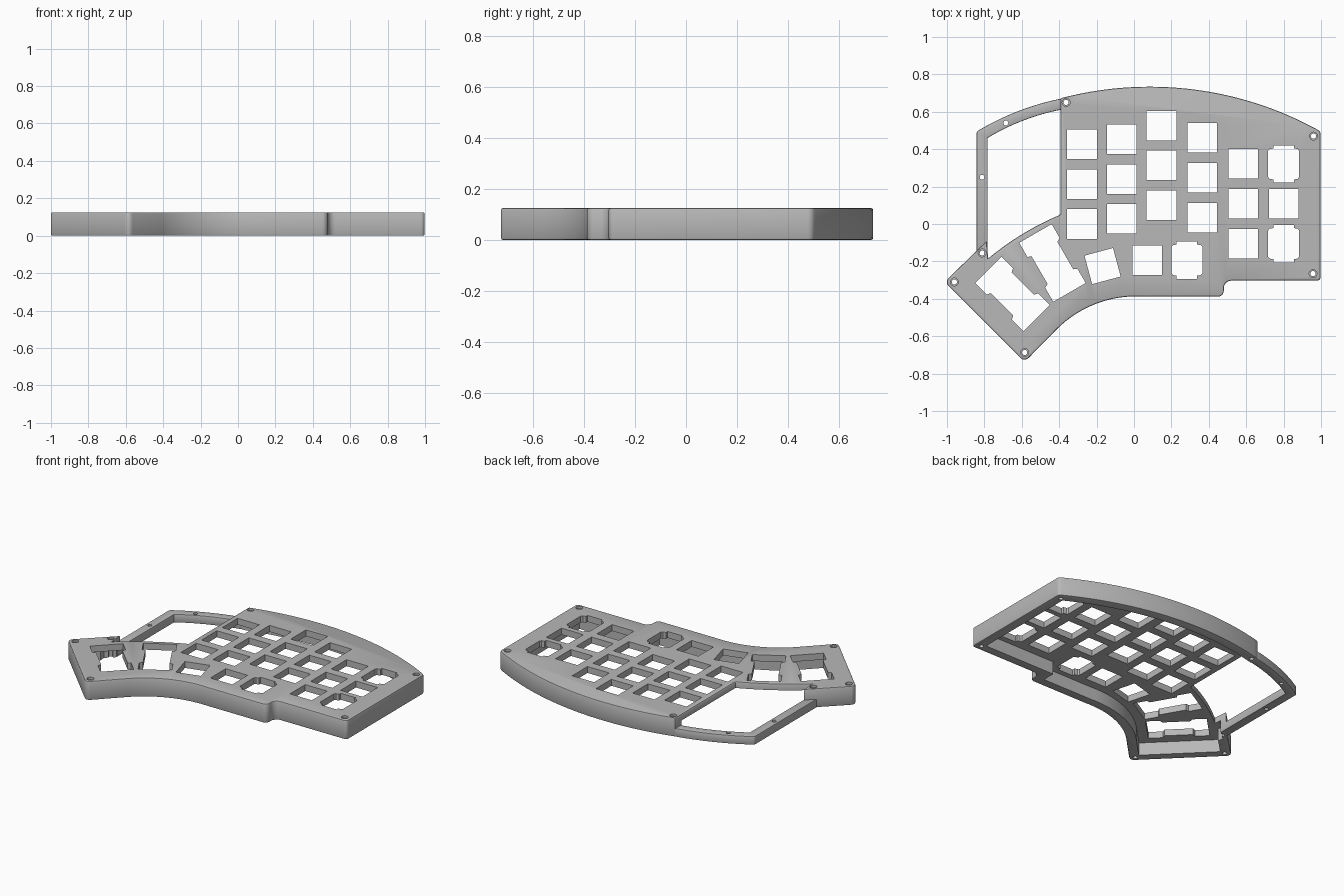
import bpy, bmesh, math
from mathutils import Vector, Matrix
from mathutils.geometry import intersect_line_line

if "Cube" in bpy.data.objects:
    bpy.data.objects.remove(bpy.data.objects["Cube"])

grey = bpy.data.materials.new("case grey")
grey.use_nodes = True
COLOUR = (0.48, 0.48, 0.48, 1)
grey.diffuse_color = COLOUR
grey.node_tree.nodes["Principled BSDF"].inputs["Base Color"].default_value = COLOUR

HEIGHT, PLATE, WALL, FRAME_TOP = 0.125, 0.042, 0.06, 0.055


def arc(a, b, c, n=20):
    """Points on the circle from a through b to c."""
    a, b, c = Vector(a), Vector(b), Vector(c)
    u, v = b - a, c - a
    d = 2 * (u.x * v.y - u.y * v.x)
    o = a + Vector((v.y * u.dot(u) - u.y * v.dot(v), u.x * v.dot(v) - v.x * u.dot(u))) / d
    r = (a - o).length
    t0 = math.atan2(a.y - o.y, a.x - o.x)
    t1 = math.atan2(c.y - o.y, c.x - o.x)
    sweep = (t1 - t0 + math.pi) % (2 * math.pi) - math.pi
    return [o + r * Vector((math.cos(t0 + sweep * i / n), math.sin(t0 + sweep * i / n)))
            for i in range(n + 1)]


def rounded(points, radii, n=6):
    """Replace each corner that has a radius with a fillet."""
    out = []
    for i, p in enumerate(points):
        r = radii.get(i, 0)
        if not r:
            out.append(p)
            continue
        u = (points[i - 1] - p).normalized()
        v = (points[(i + 1) % len(points)] - p).normalized()
        half = u.angle(v) / 2
        centre = p + (u + v).normalized() * r / math.sin(half)
        a, c = p + u * r / math.tan(half), p + v * r / math.tan(half)
        mid = centre + (p - centre).normalized() * r
        out += arc(a, mid, c, n)
    return out


def offset(points, distances):
    """Move every edge of a clockwise outline inward by its own distance."""
    n, lines = len(points), []
    for i, p in enumerate(points):
        q = points[(i + 1) % n]
        t = (q - p).normalized()
        shift = Vector((t.y, -t.x)) * distances[i]
        lines.append(((p + shift).to_3d(), (q + shift).to_3d()))
    return [intersect_line_line(*lines[i - 1], *lines[i])[0].xy for i in range(n)]


def prism(bm, points, z0, z1):
    low = [bm.verts.new((p[0], p[1], z0)) for p in points]
    high = [bm.verts.new((p[0], p[1], z1)) for p in points]
    bm.faces.new(low)
    bm.faces.new(high)
    for i in range(len(points)):
        bm.faces.new((low[i - 1], low[i], high[i], high[i - 1]))


def make(name, prisms, cutter=False):
    bm = bmesh.new()
    for points, z0, z1 in prisms:
        prism(bm, points, z0, z1)
    bmesh.ops.recalc_face_normals(bm, faces=bm.faces)
    mesh = bpy.data.meshes.new(name)
    bm.to_mesh(mesh)
    bm.free()
    mesh.materials.append(grey)
    ob = bpy.data.objects.new(name, mesh)
    bpy.context.collection.objects.link(ob)
    ob.hide_render = cutter
    if cutter:
        ob.display_type = 'WIRE'
    return ob


def bevel(ob, width):
    m = ob.modifiers.new("edge bevel", 'BEVEL')
    m.width, m.segments = width, 2
    m.limit_method, m.angle_limit = 'ANGLE', math.radians(60)


def cut(ob, *cutters):
    for c in cutters:
        m = ob.modifiers.new(c.name, 'BOOLEAN')
        m.operation, m.solver, m.object = 'DIFFERENCE', 'EXACT', c


def disc(x, y, r, n=20):
    return [(x + r * math.cos(math.tau * i / n), y + r * math.sin(math.tau * i / n))
            for i in range(n)]


def opening(x, y, quadrant, degrees=0):
    """Mirror a quarter profile both ways, turn it and place it."""
    q = quadrant
    pts = (q + [(-a, b) for a, b in reversed(q)] + [(-a, -b) for a, b in q]
           + [(a, -b) for a, b in reversed(q)])
    turn = Matrix.Rotation(math.radians(degrees), 2)
    return [turn @ Vector(p) + Vector((x, y)) for p in pts]


# Main outline, clockwise from the back of the open bay
back = arc((-0.393, 0.672), (0.08, 0.734), (0.998, 0.495), 36)
right = [Vector(p) for p in ((0.998, -0.303), (0.48, -0.303), (0.48, -0.388))]
front = arc((0.05, -0.388), (-0.185, -0.42), (-0.41, -0.56), 20)
thumb = [Vector(p) for p in ((-0.585, -0.738), (-1.013, -0.31), (-0.787, -0.09))]
bay = arc((-0.78, -0.185), (-0.61, -0.062), (-0.393, 0.05), 16)
outline = back + right + front + thumb + bay
i_right = len(back)
i_thumb = i_right + len(right) + len(front)
radii = {i_right - 1: 0.03, i_right: 0.02, i_right + 1: 0.04, i_right + 2: 0.03,
         i_thumb: 0.03, i_thumb + 1: 0.03}

# Hollow underside: walled all round, open towards the bay
i_bay = i_thumb + len(thumb)
inner = offset(outline, [WALL if i < i_bay else -0.04 for i in range(len(outline))])

# Key openings
square = [(0.079, 0.079)]
wide = [(0.083, 0.07), (0.075, 0.08), (0.055, 0.083), (0.055, 0.1)]
long = [(0.079, 0.085), (0.1, 0.095), (0.1, 0.182)]
columns = {-0.278: 0.213, -0.066: 0.24, 0.147: 0.313, 0.366: 0.247, 0.583: 0.108, 0.8: 0.108}
keys = []
for x, middle in columns.items():
    for row in (-1, 0, 1):
        shape = wide if x == 0.8 and row else square
        keys.append(opening(x, middle + row * 0.213, shape))
keys += [opening(0.07, -0.193, square), opening(0.283, -0.193, wide),
         opening(-0.168, -0.225, square, 15), opening(-0.436, -0.208, long, 30),
         opening(-0.65, -0.374, long, 45)]

screws = [(-0.363, 0.65), (0.96, 0.47), (0.957, -0.265), (-0.812, -0.155),
          (-0.96, -0.31), (-0.585, -0.687)]
frame_screws = [(-0.685, 0.54), (-0.812, 0.25)]

# Case body
body = make("case_body", [(rounded(outline, radii), 0, HEIGHT)])
bevel(body, 0.008)
cut(body,
    make("cavity_cutter", [(inner, -0.1, HEIGHT - PLATE)], True),
    make("key_cutter", [(k, 0.03, 0.2) for k in keys], True),
    make("screw_cutter", [(disc(x, y, 0.014), -0.1, 0.2) for x, y in screws], True),
    make("screw_head_cutter", [(disc(x, y, 0.021), HEIGHT - 0.015, 0.2) for x, y in screws], True))

# Low frame around the open bay
outer_arc = arc((-0.842, 0.494), (-0.61, 0.607), (-0.386, 0.671), 16)
inner_arc = arc((-0.386, 0.612), (-0.6, 0.55), (-0.783, 0.46), 16)
ends = [Vector((-0.783, -0.125)), Vector((-0.842, -0.165))]
frame = make("bay_frame", [(rounded(outer_arc + inner_arc + ends, {0: 0.02}), 0, FRAME_TOP)])
bevel(frame, 0.005)
cut(frame, make("frame_screw_cutter",
                [(disc(x, y, 0.013), -0.1, 0.2) for x, y in frame_screws + [screws[3]]], True))

# Smooth curved walls, keep crisp edges
bpy.ops.object.select_all(action='DESELECT')
for ob in (body, frame):
    ob.select_set(True)
    bpy.context.view_layer.objects.active = ob
    for m in list(ob.modifiers):
        bpy.ops.object.modifier_apply(modifier=m.name)
bpy.ops.object.shade_smooth_by_angle(angle=math.radians(30))
for ob in list(bpy.data.objects):
    if ob.name.endswith("_cutter"):
        bpy.data.objects.remove(ob)
